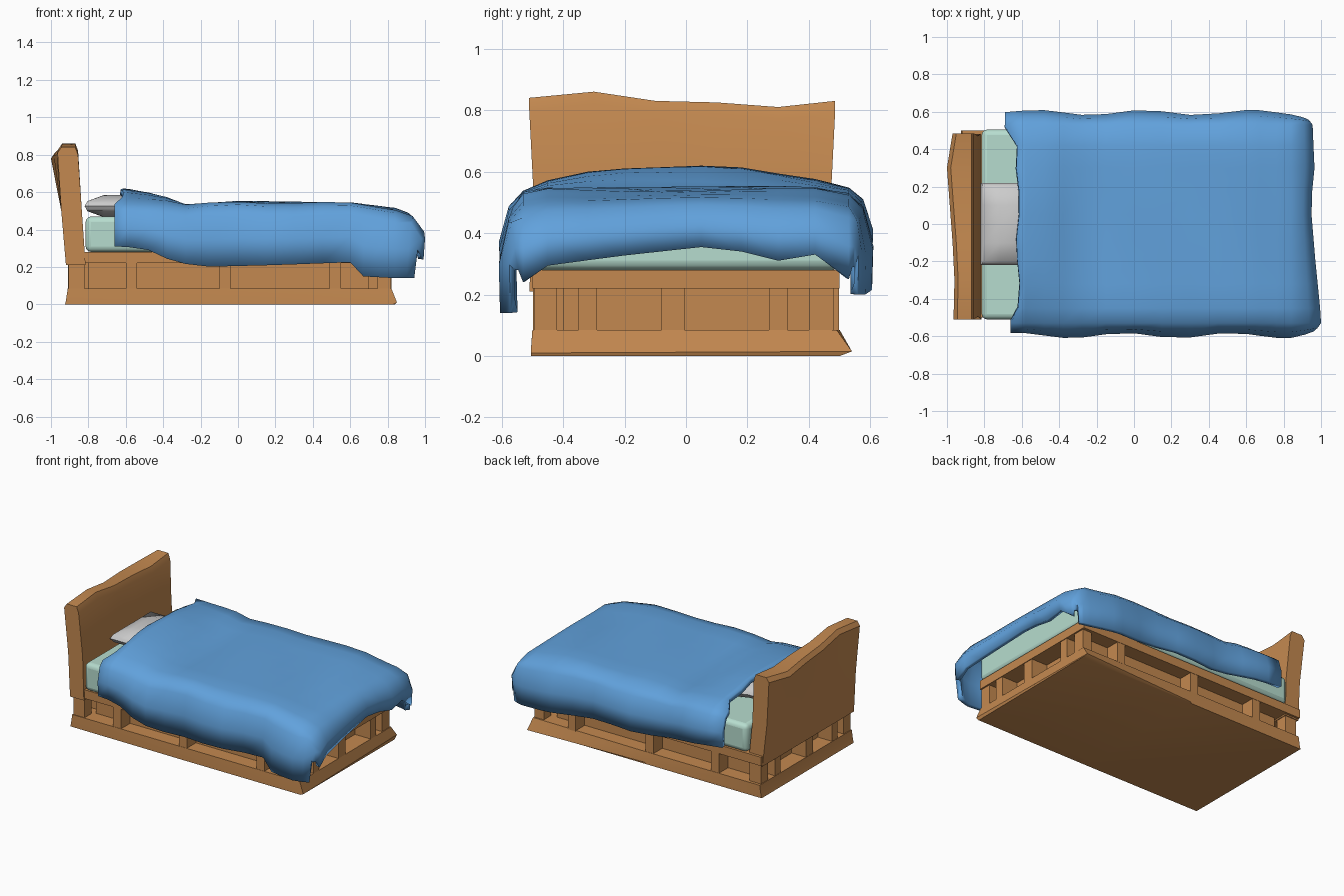
import bpy, bmesh, math

if "Cube" in bpy.data.objects:
    bpy.data.objects.remove(bpy.data.objects["Cube"])


def material(name, rgb):
    m = bpy.data.materials.new(name)
    m.diffuse_color = (*rgb, 1)
    m.use_nodes = True
    m.node_tree.nodes["Principled BSDF"].inputs["Base Color"].default_value = m.diffuse_color
    return m


WOOD = material("wood", (0.55, 0.25, 0.08))
MINT = material("mint", (0.47, 0.72, 0.62))
BLUE = material("blue", (0.12, 0.36, 0.72))


def finish(name, bm, mat=None, angle=35, normals=True):
    if normals:
        bmesh.ops.recalc_face_normals(bm, faces=bm.faces)
    me = bpy.data.meshes.new(name)
    bm.to_mesh(me)
    bm.free()
    ob = bpy.data.objects.new(name, me)
    bpy.context.collection.objects.link(ob)
    if mat:
        me.materials.append(mat)
    bpy.ops.object.select_all(action='DESELECT')
    ob.select_set(True)
    bpy.context.view_layer.objects.active = ob
    bpy.ops.object.shade_smooth_by_angle(angle=math.radians(angle))
    return ob


def loft(rings, cap=True):
    bm = bmesh.new()
    rows = [[bm.verts.new(p) for p in r] for r in rings]
    n = len(rows[0])
    for a, b in zip(rows, rows[1:]):
        for i in range(n):
            bm.faces.new((a[i], a[(i + 1) % n], b[(i + 1) % n], b[i]))
    if cap:
        bm.faces.new(rows[0])
        bm.faces.new(rows[-1])
    return bm


def box(name, x0, x1, y0, y1, z0, z1, mat=WOOD, bevel=0):
    bm = loft([[(x0, y0, z), (x1, y0, z), (x1, y1, z), (x0, y1, z)] for z in (z0, z1)])
    ob = finish(name, bm, mat)
    if bevel:
        b = ob.modifiers.new("round", 'BEVEL')
        b.width, b.segments = bevel, 3
    return ob


def interp(table, x):
    if x <= table[0][0]:
        return table[0][1]
    for (a, p), (b, q) in zip(table, table[1:]):
        if x <= b:
            return p + (q - p) * (x - a) / (b - a)
    return table[-1][1]


# Flared, slightly warped plinth
plinth = [[(-.925, -.5, 0), (-.04, -.505, 0), (.83, -.505, 0), (.84, .5, 0), (-.04, .5, 0), (-.925, .5, 0)],
          [(-.92, -.5, .02), (-.04, -.505, .012), (.85, -.505, .01), (.83, .54, .015), (-.04, .5, .01), (-.92, .5, .02)],
          [(-.91, -.5, .085), (-.04, -.5, .085), (.82, -.5, .085), (.82, .49, .085), (-.04, .5, .085), (-.91, .5, .085)]]
finish("plinth", loft(plinth), WOOD)

# Top deck and recessed core of the pallet-like base
box("top_deck", -.92, .825, -.5, .5, .22, .28)
box("base_core", -.80, .70, -.40, .40, .08, .225)

# Blocks between the openings, on all four sides
for s in (-1, 1):
    for x0 in (-.60, -.10, .49):
        box("side_block", x0, x0 + .06, min(s * .498, s * .39), max(s * .498, s * .39), .08, .225)
for x0, x1 in ((-.908, -.79), (.69, .82)):
    for y0, y1 in ((-.35, -.29), (-.08, -.005), (.27, .33)):
        box("end_block", x0, x1, y0, y1, .08, .225)
for x0, x1 in ((-.905, -.82), (.745, .815)):
    for y0, y1 in ((-.495, -.42), (.40, .48)):
        box("corner_post", x0, x1, y0, y1, .08, .225)

# Headboard with a wavy top
rings = []
for y, z, xb in ((-.51, .84, -.965), (-.3, .86, -.96), (-.1, .83, -.97),
                 (.1, .825, -.985), (.3, .81, -1), (.485, .83, -.97)):
    m = y * .97
    rings.append([(-.92, y, .21), (-.945, m, .5), (xb, y, z - .03), (xb + .02, y, z),
                  (-.87, y, z), (-.855, y, z - .04), (-.835, m, .5), (-.815, y, .21)])
finish("headboard", loft(rings), WOOD)

# Mattress
box("mattress", -.815, .82, -.51, .505, .28, .47, MINT, .03)

# Pillow: squashed soft box
bm = bmesh.new()
bmesh.ops.create_cube(bm, size=2)
bmesh.ops.subdivide_edges(bm, edges=bm.edges[:], cuts=3, use_grid_fill=True)
for v in bm.verts:
    x, y, z = v.co
    puff = .45 + .55 * (1 - x ** 4) ** .5 * (1 - y ** 4) ** .5
    pinch = 1 - .08 * abs(z)
    v.co = (-.63 + .19 * x * pinch, .22 * y * pinch, .525 + .06 * z * puff - .03 * x * (x > 0))
finish("pillow", bm, None, 60)

# Blanket: draped sheet driven by height and hem curves
TOP = [(-.65, .60), (-.55, .595), (-.4, .57), (-.28, .53), (0, .548), (.6, .54), (.84, .51)]
HEAD = [(-.55, -.05), (-.28, .015), (.13, .015), (.37, -.02), (.55, -.03)]
FRONT_HEM = [(-.65, .31), (-.5, .30), (-.35, .23), (-.2, .2), (.2, .21), (.6, .225), (.66, .15), (.84, .14)]
BACK_HEM = [(-.65, .32), (-.4, .29), (-.1, .25), (.2, .26), (.5, .23), (.84, .2)]
FOOT_HEM = [(-.52, .24), (-.48, .29), (-.22, .325), (.1, .36), (.3, .31), (.42, .33), (.52, .25)]
FOOT_X = [(-.5, 1.0), (-.2, .97), (.1, .945), (.3, .965), (.52, .955)]
OUT = [0, .6, 1.0, .95]
xs = [-.65, -.58, -.48, -.38, -.28, -.15, 0, .15, .3, .45, .6, .67, .76, .84]
ys = [-.53, -.45, -.32, -.2, -.08, .05, .18, .3, .42, .53]
rows = [(x, 0) for x in xs] + [(.84, k) for k in (1, 2, 3)]
cols = [(-.53, k) for k in (3, 2, 1)] + [(y, 0) for y in ys] + [(.53, k) for k in (1, 2, 3)]
DROP = [0, .15, .55, 1]
bm = bmesh.new()
grid = []
for x, kx in rows:
    line = []
    for y, ky in cols:
        s = 1 if y > 0 else -1
        near = max(0, min(1, (-.3 - x) / .3))
        top = interp(TOP, x) + near * interp(HEAD, y) + .006 * math.sin(9 * x + 7 * y)
        if abs(y) > .5:
            top -= .018
        side_hem = interp(FRONT_HEM if s < 0 else BACK_HEM, x)
        z = top - max(DROP[ky] * (top - side_hem), DROP[kx] * (top - interp(FOOT_HEM, y)))
        if kx == 3 and ky:
            z += .04
        # side folds bulge in and out, corners pull inward
        fold = .066 + .014 * math.sin(11 * x + s)
        py = y + s * OUT[ky] * fold * (1 - .22 * kx)
        px = x + OUT[kx] * (interp(FOOT_X, y) - .84) * (1 - .12 * ky)
        if x < -.6:
            px += (.03 if abs(y) < .5 else (-.05 if s > 0 else 0)) + .01 * math.sin(14 * y)
        line.append(bm.verts.new((px, py, z)))
    grid.append(line)
for a, b in zip(grid, grid[1:]):
    for j in range(len(a) - 1):
        bm.faces.new((a[j], b[j], b[j + 1], a[j + 1]))
blanket = finish("blanket", bm, BLUE, 50, normals=False)
sol = blanket.modifiers.new("thickness", 'SOLIDIFY')
sol.thickness, sol.offset = .03, -1
